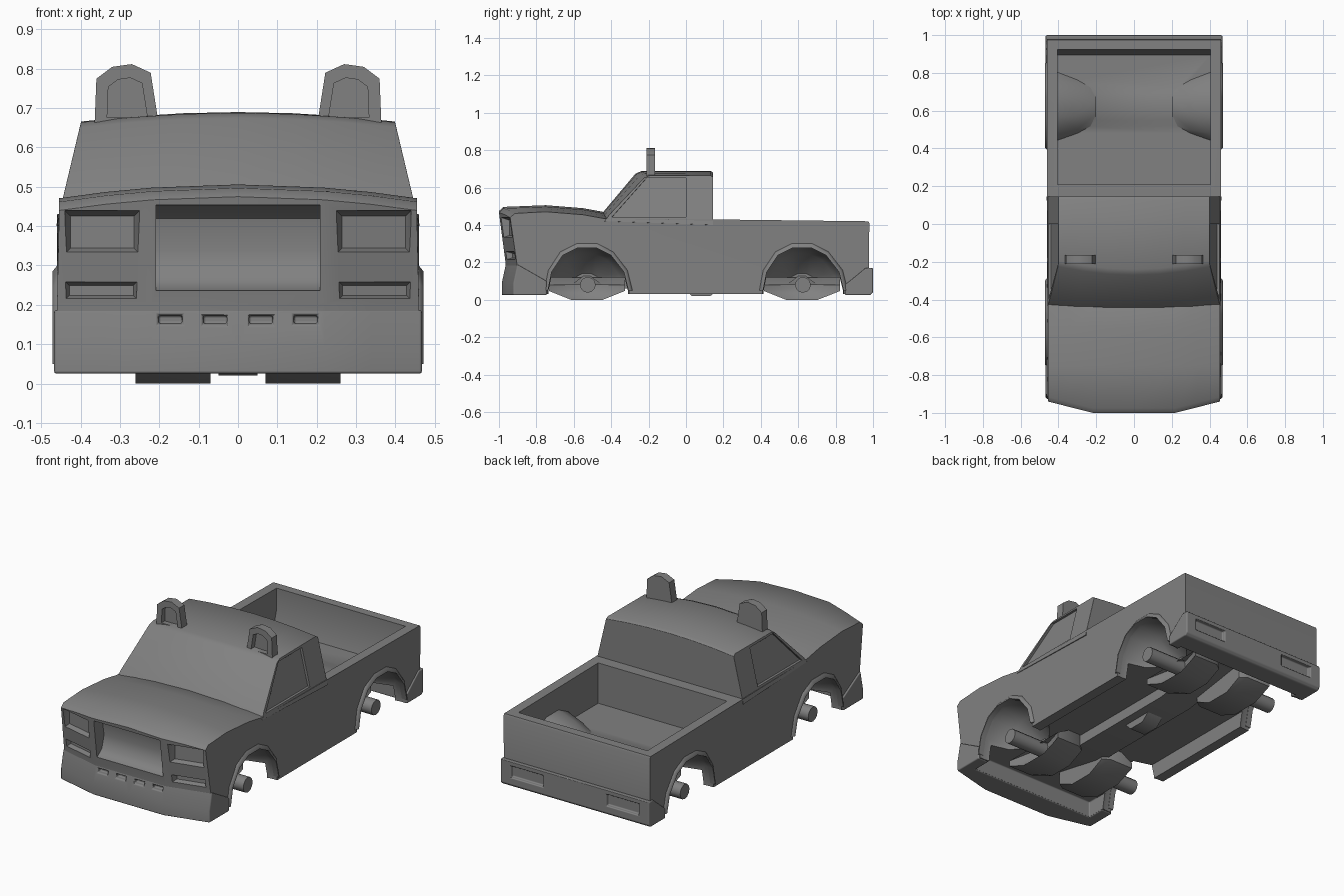
import bpy, bmesh, math

if "Cube" in bpy.data.objects:
    bpy.data.objects.remove(bpy.data.objects["Cube"])

SIDES = (-1, 1)
WHEELS = (-0.53, 0.62)
ARCH = [(-.21, 0), (-.19, .1), (-.13, .19), (-.05, .23),
        (.05, .23), (.13, .19), (.2, .1), (.225, 0)]


def loft(name, rings):
    """Bridge closed rings of equal length and cap both ends."""
    bm = bmesh.new()
    vs = [[bm.verts.new(p) for p in r] for r in rings]
    n = len(rings[0])
    for a, b in zip(vs, vs[1:]):
        for i in range(n):
            j = (i + 1) % n
            bm.faces.new((a[i], a[j], b[j], b[i]))
    bm.faces.new(vs[0])
    bm.faces.new(vs[-1])
    bmesh.ops.recalc_face_normals(bm, faces=bm.faces[:])
    me = bpy.data.meshes.new(name)
    bm.to_mesh(me)
    bm.free()
    ob = bpy.data.objects.new(name, me)
    bpy.context.collection.objects.link(ob)
    return ob


def across(name, profile, xs, f=lambda x, y, z: (x, y, z)):
    """Sweep a (y, z) profile across x stations, bent by f."""
    return loft(name, [[f(x, y, z) for y, z in profile] for x in xs])


def cut(ob, cutter, keep=False):
    m = ob.modifiers.new("cut", 'BOOLEAN')
    m.operation, m.solver, m.object = 'DIFFERENCE', 'EXACT', cutter
    bpy.context.view_layer.objects.active = ob
    bpy.ops.object.modifier_apply(modifier=m.name)
    if not keep:
        bpy.data.objects.remove(cutter)


def box(name, x0, x1, y0, y1, z0, z1):
    return across(name, [(y0, z0), (y1, z0), (y1, z1), (y0, z1)], (x0, x1))


def bow(x):
    """Front face sweeps back beyond x = 0.22."""
    return max(0, abs(x) - .22) * .25


def pocket(name, s, x0, x1, z0, z1, depth, t=.012):
    """Tapered recess cutter following the bowed front face."""
    def ring(d, k):
        return [(s * x, d + bow(x), z) for x, z in
                ((x0 + k, z0 + k), (x1 - k, z0 + k), (x1 - k, z1 - k), (x0 + k, z1 - k))]
    return loft(name, [ring(-1.1, -t * .3), ring(-.995, 0), ring(depth, t)])


def bend_body(x, y, z):
    if y < -.9:
        y += bow(x)
    if z > .44 and y < -.3:
        z -= .035 * (x / .46) ** 2
    return (x * (.988 if z > .4 and y < -.3 else 1), y, z)


# lower body: nose, hood, sides and tail
XS = (-.46, -.34, -.22, 0, .22, .34, .46)
body = across("body", [(-.955, .03), (-.965, .2), (-1.0, .475), (-.975, .497),
                       (-.75, .506), (-.55, .49), (-.44, .47), (-.38, .432),
                       (.14, .43), (.975, .42), (.98, .41), (.978, .03)],
              XS, bend_body)


def arch_rings(c, s, grow, inner, drop):
    """Wheel well: full arch at the body side, narrowing inwards."""
    rings = []
    for x, k in ((.6, 1), (.42, 1), (.3, .85), (.2, inner)):
        k *= grow
        pts = [(c + y * k, .05 + z * k) for y, z in ARCH]
        pts = [(pts[0][0], drop)] + pts + [(pts[-1][0], drop)]
        rings.append([(s * x, y, z) for y, z in pts])
    return rings


# cargo bed with humps over the rear wheels
bed = across("bed_cutter", [(.21, .2), (.895, .2), (.925, .3), (.925, .7), (.21, .7)], (-.405, .405))
for s in SIDES:
    cut(bed, loft("hump", arch_rings(.62, s, 1.1, .66, -.1)))
cut(body, bed)

# bumpers
front = across("front_bumper", [(-.985, .025), (-.985, .09), (-.963, .19), (-.745, .1), (-.745, .025)],
               (-.468, -.34, -.22, 0, .22, .34, .468),
               lambda x, y, z: (x, y + (bow(x) if y < -.9 else 0), z))
rear = across("rear_bumper", [(.85, .025), (.85, .08), (.96, .17), (1, .17), (1, .04), (.985, .025)],
              (-.468, 0, .468))

# hollow underside
cavity = box("cavity_cutter", -.4, .4, -.85, .87, -.2, .12)
cut(body, cavity, True)
cut(front, cavity, True)
cut(rear, cavity)

# wheel wells
for c in WHEELS:
    for s in SIDES:
        cut(body, loft("well_cutter", arch_rings(c, s, 1, .4, -.1)))

# grille, headlamp, lower lamp and vent recesses
cut(body, across("grille_cutter", [(-1.1, .235), (-.965, .237), (-.925, .27), (-.905, .34), (-.92, .42),
                                   (-.96, .452), (-1.1, .457)], (-.208, .208)))
for s in SIDES:
    cut(body, pocket("headlamp_cutter", s, .25, .44, .33, .44, -.955, .014))
    cut(body, pocket("lamp_cutter", s, .25, .445, .208, .265, -.94, .016))
    for x in (.058, .172):
        vent = box("vent_cutter", s * x - .03, s * x + .03, -1.1, -.945, .152, .173)
        cut(body, vent, True)
        cut(front, vent)
    cut(rear, box("tail_cutter", s * .2, s * .4, .98, 1.1, .08, .145))


# cab: raked windscreen, tapered sides, arched roof
def cab_x(z):
    return .448 - .05 * (z - .46) / .21


def bend_cab(u, y, z):
    if y < -.1:
        y += .045 * u * u
    if z > .6:
        z -= .024 * u * u
    return (u * cab_x(z), y, z)


cab = across("cab", [(-.48, .42), (-.455, .455), (-.27, .675), (-.24, .688), (.13, .69), (.145, .68), (.145, .4)],
             (-1, -.68, -.35, 0, .35, .68, 1), bend_cab)

# recessed side windows
for s in SIDES:
    cut(cab, across("window_cutter", [(-.395, .443), (-.21, .652), (0, .652), (0, .443)], (-.014, .1),
                    lambda x, y, z: (s * (cab_x(z) + x), y, z)))

# soften the hard edges of the shell
parts = [body, front, rear, cab]
for p in parts:
    m = p.modifiers.new("soft_edges", 'BEVEL')
    m.width, m.segments, m.limit_method, m.angle_limit = .007, 2, 'ANGLE', math.radians(40)
    m.harden_normals = True

# roof lamps: rounded pods with a hollow front
LAMP = [(.365, .65), (.36, .775), (.32, .805), (.27, .812), (.222, .79), (.2, .65)]
for s in SIDES:
    pod = loft("roof_lamp", [[(s * x, y, z) for x, z in LAMP] for y in (-.212, -.165)])
    inner = [(.28 + (x - .28) * .62, .72 + (z - .72) * .62) for x, z in LAMP]
    cut(pod, loft("lamp_hollow", [[(s * x, y, z) for x, z in inner] for y in (-.3, -.182)]))
    parts.append(pod)

# wheel arch lips, dished hub housings and axle stubs
for c in WHEELS:
    for s in SIDES:
        parts.append(loft("arch_lip", [[(s * x, c + y * k, .05 + z * k) for x, k in
                                        ((.44, .99), (.472, .99), (.472, 1.02), (.459, 1.09), (.44, 1.09))]
                                       for y, z in ARCH]))
        rings = []
        for x, r, top in ((.07, .19, .16), (.11, .22, .16), (.26, .22, .08), (.2, .05, .16)):
            ring = []
            for i in range(8):
                a = math.tau * (i + .5) / 8
                h = r if math.sin(a) > 0 else min(r, .088)
                ring.append((s * x, c + r * math.cos(a), min(top, .081 + h * math.sin(a))))
            rings.append(ring)
        parts.append(loft("hub_housing", rings))
        parts.append(loft("axle_stub", [[(s * x, c + .005 + .042 * math.cos(math.tau * i / 12),
                                          .08 + .042 * math.sin(math.tau * i / 12)) for i in range(12)]
                                        for x in (.18, .43)]))
# drop the lowest housing points exactly onto the ground
for p in parts:
    if p.name.startswith("hub_housing"):
        for v in p.data.vertices:
            if v.co.z < .002:
                v.co.z = 0

# underbody tunnel and gearbox pan
parts.append(across("underbody_tunnel", [(-.75, .13), (-.4, .06), (.35, .06), (.8, .13)], (-.1, .1)))
parts.append(across("gearbox_pan", [(-.03, .08), (.03, .02), (.13, .02), (.2, .08)], (-.05, .05)))

# dark grey finish, smooth shading with sharp edges kept
paint = bpy.data.materials.new("dark_grey")
paint.diffuse_color = (.22, .22, .22, 1)
paint.use_nodes = True
paint.node_tree.nodes["Principled BSDF"].inputs["Base Color"].default_value = paint.diffuse_color
bpy.ops.object.select_all(action='DESELECT')
for p in parts:
    p.data.materials.clear()
    p.data.materials.append(paint)
    p.select_set(True)
bpy.context.view_layer.objects.active = body
bpy.ops.object.shade_smooth_by_angle(angle=math.radians(50))
